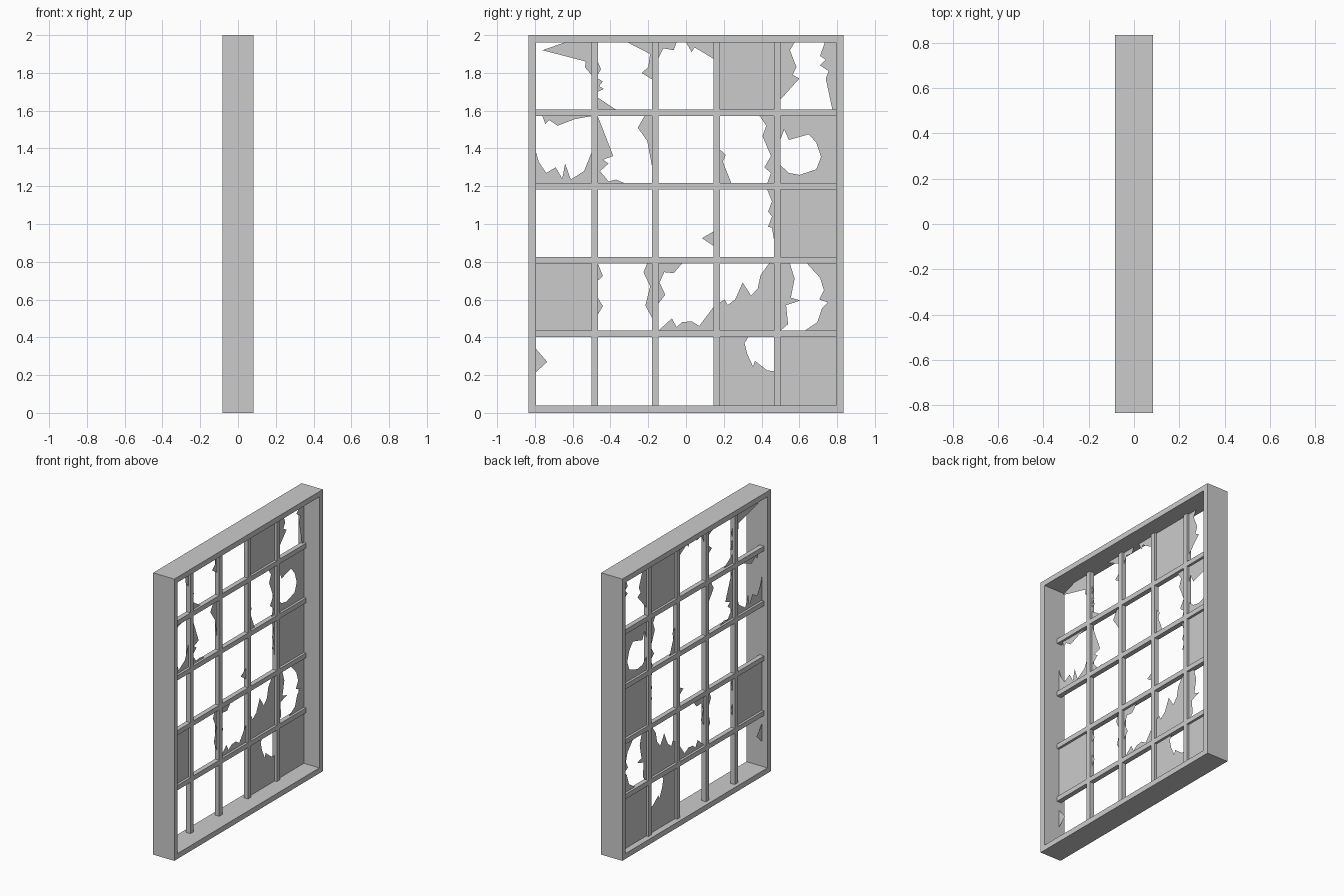
import bpy, bmesh

W, H, D = 0.833, 2.0, 0.083        # half width, height, half depth of the frame
T, BAR, GX = 0.038, 0.034, -0.039  # frame thickness, bar width, glazing plane
BAR_Y = [-0.484, -0.162, 0.162, 0.484]
BAR_Z = [0.419, 0.809, 1.199, 1.588]
Y_EDGES = [-W + T - BAR / 2] + BAR_Y + [W - T + BAR / 2]
Z_EDGES = [T - BAR / 2] + BAR_Z + [H - T + BAR / 2]


def make(name, bm):
    mesh = bpy.data.meshes.new(name)
    bm.to_mesh(mesh)
    bm.free()
    ob = bpy.data.objects.new(name, mesh)
    bpy.context.collection.objects.link(ob)
    return ob


def beam(name, loc, size):
    bm = bmesh.new()
    bmesh.ops.create_cube(bm, size=1)
    bmesh.ops.scale(bm, vec=size, verts=bm.verts)
    bmesh.ops.translate(bm, vec=loc, verts=bm.verts)
    return make(name, bm)


# Outer frame: rectangular section swept round four corners
def outer_frame():
    bm = bmesh.new()
    rings = []
    for sy, top in ((-1, 0), (1, 0), (1, 1), (-1, 1)):
        ring = []
        for x, inset in ((-D, 0), (D, 0), (D, T), (-D, T)):
            ring.append(bm.verts.new((x, sy * (W - inset), H - inset if top else inset)))
        rings.append(ring)
    for i in range(4):
        a, b = rings[i], rings[(i + 1) % 4]
        for j in range(4):
            k = (j + 1) % 4
            bm.faces.new((a[j], a[k], b[k], b[j]))
    bmesh.ops.recalc_face_normals(bm, faces=bm.faces)
    make("window_frame", bm)


outer_frame()

# Glazing bars
for i, y in enumerate(BAR_Y):
    beam(f"vertical_bar_{i+1}", (GX, y, H / 2), (BAR, BAR, H - 2 * T))
for i, z in enumerate(BAR_Z):
    beam(f"horizontal_bar_{i+1}", (GX, 0, z), (BAR, 2 * (W - T), BAR))


# Glass: each piece is a broken edge closed off by named corners of its pane
def glass(col, row, edge, corners=""):
    h = BAR / 2
    y0, y1 = Y_EDGES[col] + h, Y_EDGES[col + 1] - h
    z0, z1 = Z_EDGES[row] + h, Z_EDGES[row + 1] - h
    named = {"a": (y0, z0), "b": (y1, z0), "c": (y1, z1), "d": (y0, z1)}
    pts = list(edge) + [named[c] for c in corners]
    bm = bmesh.new()
    bm.faces.new([bm.verts.new((GX, min(max(y, y0), y1), min(max(z, z0), z1)))
                  for y, z in pts])
    make(f"glass_{col}_{row}", bm)


# Whole panes
for col, row in ((3, 4), (4, 2), (0, 1), (4, 0)):
    glass(col, row, [], "abcd")

# Top row shards
glass(0, 4, [(-.64, 2), (-.76, 1.92), (-.53, 1.86), (-.535, 1.83), (-.5, 1.79)], "c")
glass(1, 4, [(-.48, 1.86), (-.45, 1.82), (-.48, 1.79)])
glass(1, 4, [(-.48, 1.77), (-.44, 1.755), (-.46, 1.73), (-.435, 1.715), (-.48, 1.70)])
glass(1, 4, [(-.48, 1.67), (-.37, 1.6)], "a")
glass(1, 4, [(-.31, 2), (-.19, 1.9), (-.2, 1.83), (-.235, 1.8), (-.17, 1.765)], "c")
glass(2, 4, [(-.15, 1.88), (-.12, 1.93), (-.065, 1.92), (-.05, 2)], "d")
glass(2, 4, [(0, 2), (.03, 1.91), (.045, 1.935), (.15, 1.875)], "c")
glass(4, 4, [(.575, 2), (.55, 1.92), (.585, 1.83), (.565, 1.79), (.6, 1.77), (.5, 1.66)], "d")
glass(4, 4, [(.735, 2), (.71, 1.89), (.74, 1.87), (.71, 1.84), (.755, 1.81),
             (.74, 1.77), (.775, 1.6)], "bc")

# Second row shards
glass(0, 3, [(-.76, 1.6), (-.745, 1.53), (-.725, 1.55), (-.68, 1.52), (-.59, 1.555)], "c")
glass(0, 3, [(-.8, 1.385), (-.78, 1.33), (-.74, 1.27), (-.69, 1.3), (-.655, 1.24),
             (-.64, 1.32), (-.61, 1.235), (-.54, 1.28), (-.5, 1.375)], "ba")
glass(1, 3, [(-.385, 1.36), (-.44, 1.34), (-.41, 1.32), (-.455, 1.28), (-.41, 1.225),
             (-.37, 1.235), (-.325, 1.2)], "ad")
glass(1, 3, [(-.22, 1.6), (-.255, 1.51), (-.205, 1.44), (-.17, 1.3)], "c")
glass(3, 3, [(.17, 1.395), (.21, 1.365), (.195, 1.33), (.24, 1.2)], "a")
glass(3, 3, [(.39, 1.6), (.425, 1.52), (.405, 1.465), (.45, 1.36), (.415, 1.3),
             (.45, 1.27), (.43, 1.2)], "bc")
glass(4, 3, [(.5, 1.45), (.52, 1.5), (.545, 1.445), (.65, 1.475), (.69, 1.43), (.715, 1.355),
             (.69, 1.29), (.6, 1.26), (.545, 1.27), (.5, 1.31)], "abcd")

# Middle row shards
glass(3, 2, [(.43, 1.2), (.455, 1.12), (.435, 1.065), (.455, 1.04), (.435, .985),
             (.455, .98), (.47, .91)], "c")
glass(2, 2, [(.15, .96), (.085, .925), (.15, .885)])

# Fourth row shards
glass(1, 1, [(-.44, .725), (-.48, .7)], "d")
glass(1, 1, [(-.48, .61), (-.44, .565), (-.48, .52)])
glass(1, 1, [(-.205, .8), (-.225, .745), (-.19, .67), (-.215, .57), (-.17, .5)], "c")
glass(2, 1, [(-.02, .8), (-.065, .74), (-.115, .745), (-.14, .69), (-.11, .625), (-.15, .58)], "d")
glass(2, 1, [(-.075, .5), (-.05, .455), (-.02, .48), (.03, .485), (.07, .46), (.15, .56)], "ba")
glass(3, 1, [(.17, .585), (.205, .6), (.22, .57), (.26, .6), (.3, .69), (.345, .62),
             (.38, .66), (.395, .73), (.44, .8)], "cba")
glass(4, 1, [(.55, .8), (.575, .71), (.555, .61), (.605, .595), (.53, .57), (.54, .47)], "ad")
glass(4, 1, [(.64, .8), (.71, .715), (.73, .65), (.705, .6), (.75, .585), (.72, .555),
             (.695, .48), (.63, .43)], "bc")

# Bottom row shards
glass(0, 0, [(-.8, .34), (-.735, .27), (-.8, .215)])
glass(3, 0, [(.33, .41), (.31, .37), (.325, .31), (.355, .245), (.365, .275), (.43, .225),
             (.47, .22)], "bad")
